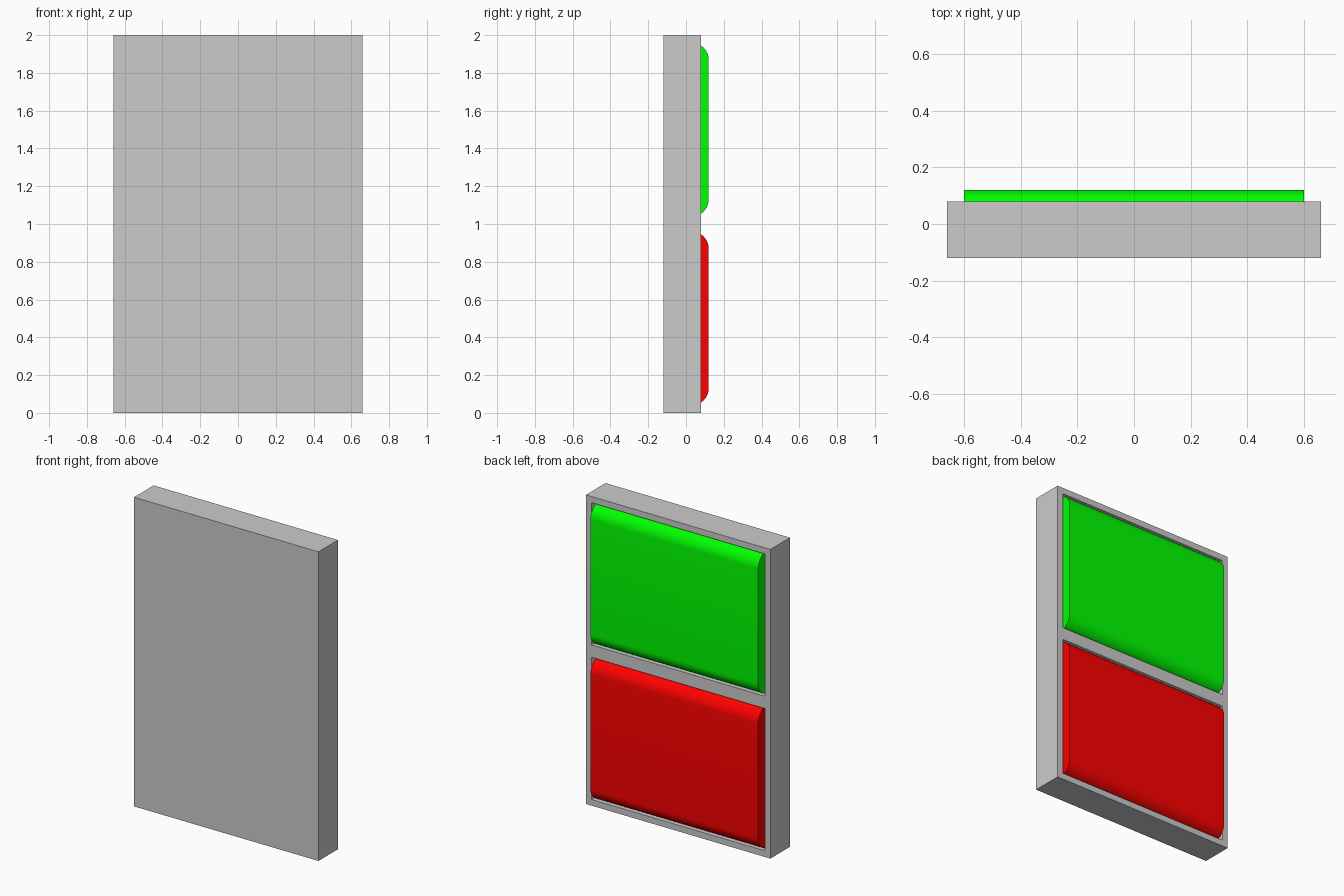
import bpy

if "Cube" in bpy.data.objects:
    bpy.data.objects.remove(bpy.data.objects["Cube"])


def box(name, x, y, z):
    """Box from (min, max) ranges on each axis."""
    bpy.ops.mesh.primitive_cube_add(
        size=1, location=[(a + b) / 2 for a, b in (x, y, z)])
    ob = bpy.context.object
    ob.name = name
    ob.scale = [b - a for a, b in (x, y, z)]
    bpy.ops.object.transform_apply(location=False, rotation=False, scale=True)
    return ob


def apply_modifier(ob, mod):
    bpy.context.view_layer.objects.active = ob
    bpy.ops.object.modifier_apply(modifier=mod.name)


def colour(ob, name, rgb):
    mat = bpy.data.materials.new(name)
    mat.diffuse_color = (*rgb, 1)
    mat.use_nodes = True
    mat.node_tree.nodes["Principled BSDF"].inputs["Base Color"].default_value = mat.diffuse_color
    ob.data.materials.append(mat)


# Housing with two pockets open at the back
housing = box("housing", (-0.66, 0.66), (-0.12, 0.08), (0, 2))
for base in (0, 1):
    cutter = box("pocket_cutter", (-0.62, 0.62), (-0.08, 0.2),
                 (base + 0.04, base + 0.96))
    cutter.hide_render = True
    mod = housing.modifiers.new("pocket", 'BOOLEAN')
    mod.operation = 'DIFFERENCE'
    mod.solver = 'EXACT'
    mod.object = cutter
    apply_modifier(housing, mod)
    bpy.data.objects.remove(cutter)

# Rocker pads: rounded along the long horizontal edges, flat at the ends
for name, base, rgb in (("lower_pad", 0, (1, 0, 0)),
                        ("upper_pad", 1, (0, 1, 0))):
    pad = box(name, (-0.6, 0.6), (-0.08, 0.12), (base + 0.04, base + 0.96))
    weights = pad.data.attributes.new("bevel_weight_edge", 'FLOAT', 'EDGE')
    for e in pad.data.edges:
        a, b = (pad.data.vertices[i].co for i in e.vertices)
        weights.data[e.index].value = 1.0 if abs(a.x - b.x) > 0.1 else 0.0
    bevel = pad.modifiers.new("round", 'BEVEL')
    bevel.limit_method = 'WEIGHT'
    bevel.width = 0.09
    bevel.segments = 10
    apply_modifier(pad, bevel)
    bpy.ops.object.select_all(action='DESELECT')
    pad.select_set(True)
    bpy.ops.object.shade_smooth_by_angle()
    colour(pad, name + "_colour", rgb)
